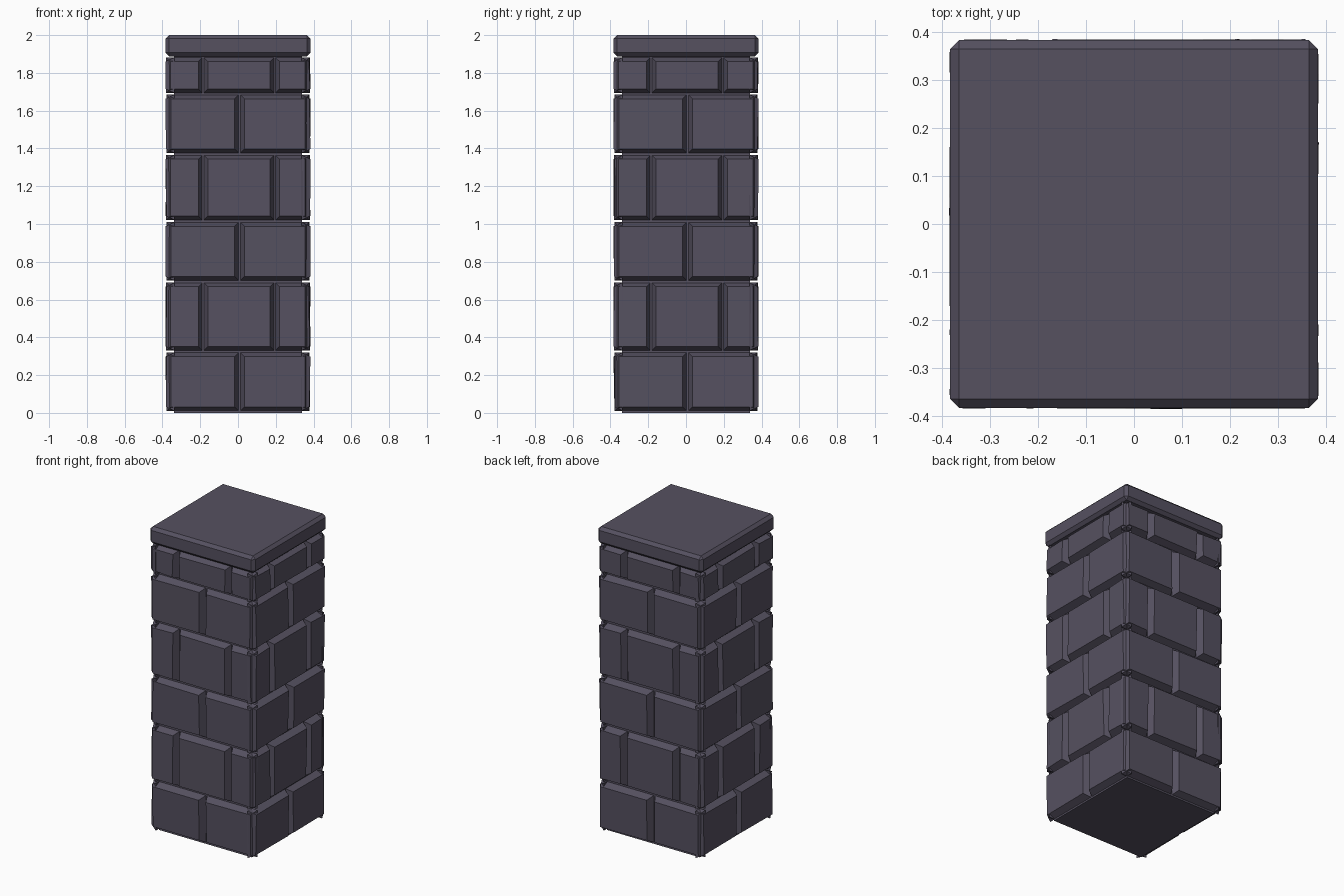
import bpy, bmesh, random
from mathutils import Matrix, Vector
from math import pi

if "Cube" in bpy.data.objects:
    bpy.data.objects.remove(bpy.data.objects["Cube"])

random.seed(4)

stone = bpy.data.materials.new("grey_purple_stone")
stone.diffuse_color = (0.092, 0.082, 0.118, 1)
stone.use_nodes = True
stone.node_tree.nodes["Principled BSDF"].inputs["Base Color"].default_value = stone.diffuse_color


def finish(bm, name):
    bmesh.ops.recalc_face_normals(bm, faces=bm.faces[:])
    me = bpy.data.meshes.new(name)
    bm.to_mesh(me)
    bm.free()
    me.materials.append(stone)
    ob = bpy.data.objects.new(name, me)
    bpy.context.collection.objects.link(ob)
    return ob


def box(name, half, z0, z1, chamfer=0.0):
    bm = bmesh.new()
    m = Matrix.Translation((0, 0, (z0 + z1) / 2)) @ Matrix.Diagonal((2 * half, 2 * half, z1 - z0, 1))
    bmesh.ops.create_cube(bm, size=1, matrix=m)
    if chamfer:
        bmesh.ops.bevel(bm, geom=bm.edges[:], offset=chamfer, segments=1, affect='EDGES')
    return finish(bm, name)


# one stone: a frustum plate standing out of the wall, with a slightly tilted face
BACK, FACE, INSET = 0.335, 0.38, 0.022


def add_stone(bm, x0, x1, z0, z1, rot):
    def ring(inset, depth, tilt):
        corners = ((x0 + inset, z0 + inset), (x1 - inset, z0 + inset),
                   (x1 - inset, z1 - inset), (x0 + inset, z1 - inset))
        return [bm.verts.new(rot @ Vector((x, -depth - random.uniform(-tilt, tilt), z)))
                for x, z in corners]
    a, b = ring(0, BACK, 0), ring(INSET, FACE, 0.005)
    bm.faces.new(a)
    bm.faces.new(b)
    for i in range(4):
        j = (i + 1) % 4
        bm.faces.new((a[i], a[j], b[j], b[i]))


# inner core and cap slab
box("core", 0.338, 0.0, 1.92)
box("cap_slab", 0.383, 1.888, 2.0, 0.019)

# courses alternate two and three stones, the same on every side
rows = [(0.01, 0.32), (0.33, 0.69), (0.70, 1.01), (1.02, 1.365), (1.375, 1.685), (1.693, 1.882)]
two = [(-0.378, 0.004), (0.012, 0.376)]
three = [(-0.38, -0.188), (-0.182, 0.192), (0.198, 0.378)]
for r, (z0, z1) in enumerate(rows):
    bm = bmesh.new()
    for side in range(4):
        rot = Matrix.Rotation(side * pi / 2, 3, 'Z')
        for x0, x1 in (three if r % 2 else two):
            add_stone(bm, x0, x1, z0, z1, rot)
    finish(bm, f"stone_course_{r + 1}")
